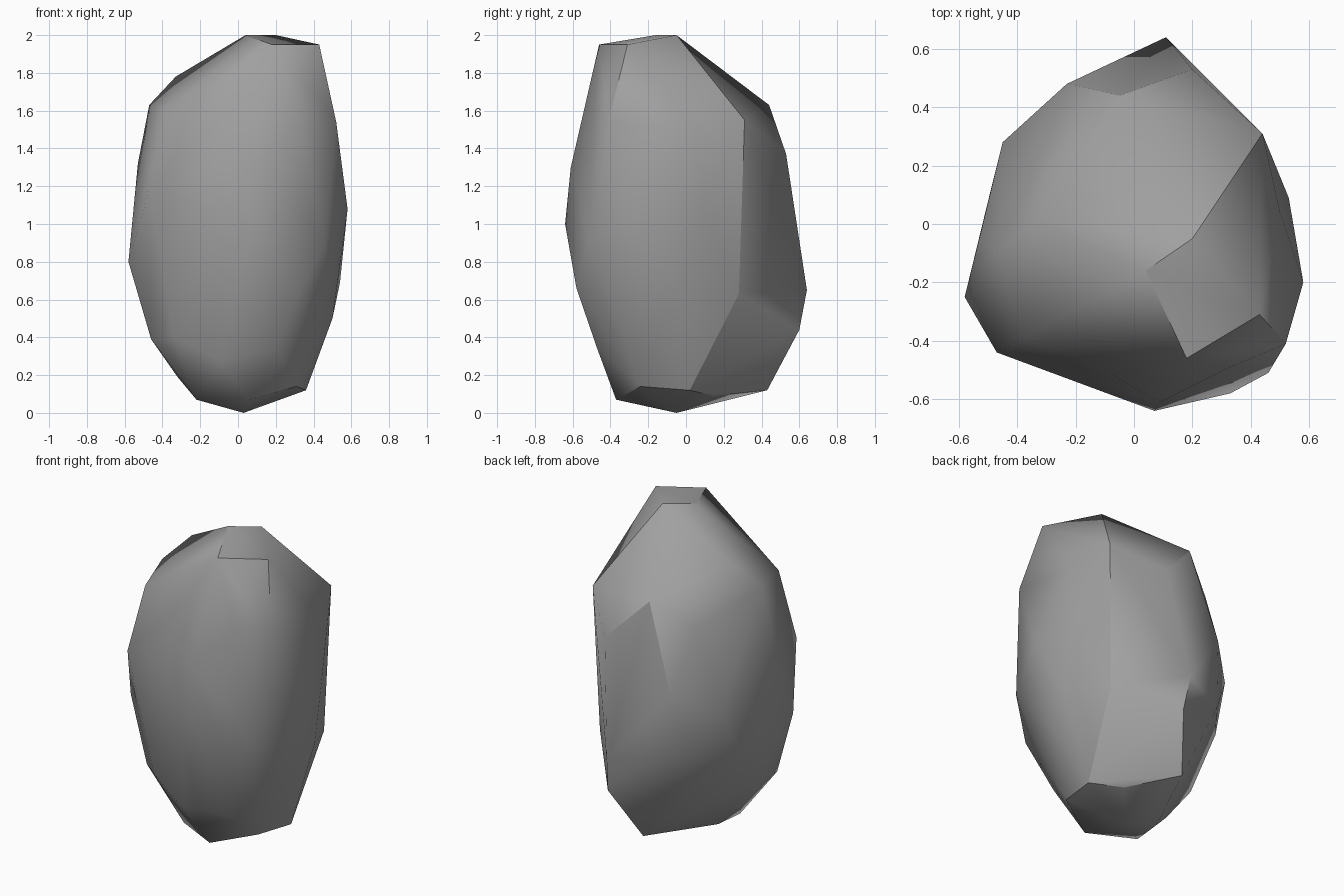
import bpy
import bmesh
import math
from mathutils import Vector

# Remove the default cube only
default_cube = bpy.data.objects.get("Cube")
if default_cube:
    bpy.data.objects.remove(default_cube, do_unlink=True)

SCALE = 0.01  # corners are written in hundredths of a unit

# Corners of the boulder, grouped by the part of the stone they shape
corners = {
    "underside": [(3, -5, 0), (-20, -4, 7), (-22, -23, 7), (6, -37, 7),
                  (31, -24, 14), (36, 2, 12), (20, 15, 9), (0, 43, 12)],
    "lower_flank": [(-32, -9, 19), (-46, -4, 39), (-46, -26, 39),
                    (-34, -36, 40), (-10, -43, 28), (21, -47, 34),
                    (50, -13, 50), (13, 60, 44)],
    "belly": [(-58, -25, 80), (-48, 16, 69), (-28, 41, 68), (11, 64, 65),
              (41, 28, 63), (54, 0, 69), (33, -58, 66)],
    "waist": [(-47, -44, 118), (7, -64, 100), (46, -51, 90),
              (58, -20, 108), (53, 9, 108), (14, 57, 107),
              (-23, 48, 108), (-45, 28, 97)],
    "shoulder": [(-53, -5, 132), (9, -61, 130), (20, 53, 137),
                 (-28, 31, 146), (50, 4, 150)],
    "brow": [(-38, -39, 160), (-7, -52, 160), (33, -49, 155),
             (52, -41, 154), (44, 31, 155), (-5, 44, 163),
             (-47, -9, 163), (-33, 1, 178)],
    "crown": [(18, -46, 195), (43, -31, 195), (4, -16, 200),
              (20, -5, 200)],
}

# Broken ridges that stay crisp, as chains of corners
underside, belly = corners["underside"], corners["belly"]
brow, crown = corners["brow"], corners["crown"]
shoulder, waist = corners["shoulder"], corners["waist"]
ridges = [
    [crown[0], crown[2], crown[3], brow[4], belly[4], underside[5],
     underside[6], underside[7]],
    [waist[6], brow[5], shoulder[2]],
    [underside[3], underside[4], underside[5]],
]


def make_material(name, colour):
    """One plain flat colour, shown in the viewport and in a render."""
    material = bpy.data.materials.new(name)
    material.use_nodes = True
    material.diffuse_color = colour
    shader = material.node_tree.nodes["Principled BSDF"]
    shader.inputs["Base Color"].default_value = colour
    shader.inputs["Roughness"].default_value = 0.9
    return material


def make_stone(name, groups, creases, material):
    """Wrap a tight faceted skin around all the corners."""
    bm = bmesh.new()
    verts = {corner: bm.verts.new(Vector(corner) * SCALE)
             for group in groups.values() for corner in group}
    hull = bmesh.ops.convex_hull(bm, input=bm.verts)

    # Keep the broken ridges crisp
    for chain in creases:
        for start, end in zip(chain, chain[1:]):
            edge = bm.edges.get((verts[start], verts[end]))
            if edge:
                edge.smooth = False

    # Drop any corner that ended up under the skin
    leftovers = {v for v in hull["geom_interior"] + hull["geom_unused"]
                 if isinstance(v, bmesh.types.BMVert)}
    bmesh.ops.delete(bm, geom=list(leftovers), context="VERTS")
    bmesh.ops.recalc_face_normals(bm, faces=bm.faces)

    mesh = bpy.data.meshes.new(name)
    bm.to_mesh(mesh)
    bm.free()
    mesh.materials.append(material)
    stone = bpy.data.objects.new(name, mesh)
    bpy.context.collection.objects.link(stone)
    return stone


# Boulder, softly shaded apart from its ridges
stone_grey = make_material("stone_grey", (0.35, 0.35, 0.35, 1))
boulder = make_stone("boulder", corners, ridges, stone_grey)
bpy.ops.object.select_all(action="DESELECT")
boulder.select_set(True)
bpy.context.view_layer.objects.active = boulder
bpy.ops.object.shade_smooth_by_angle(angle=math.radians(60),
                                     keep_sharp_edges=True)
